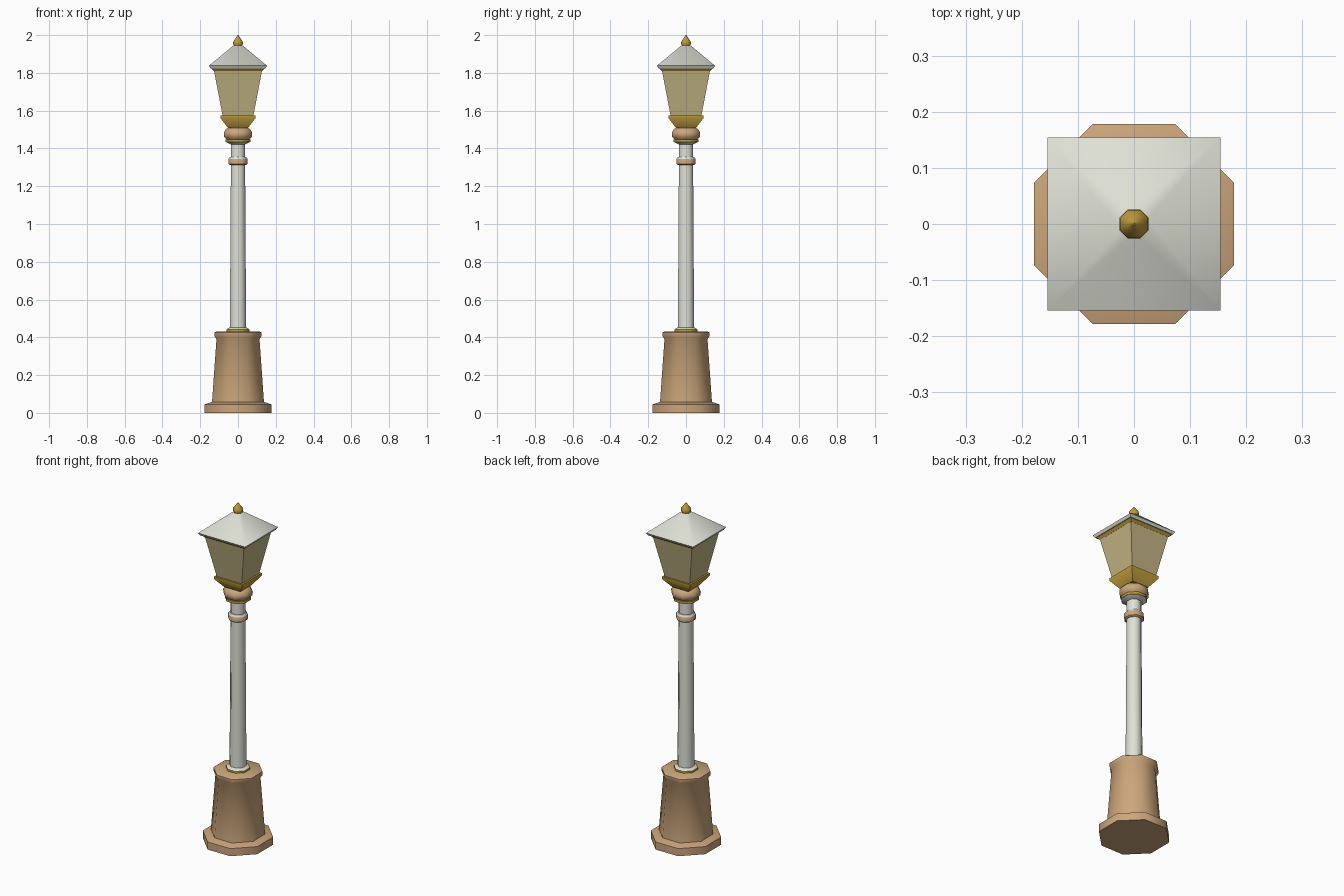
import bpy
import bmesh
import math

cube = bpy.data.objects.get("Cube")
if cube:
    bpy.data.objects.remove(cube, do_unlink=True)


def material(name, rgb):
    m = bpy.data.materials.new(name)
    m.use_nodes = True
    m.diffuse_color = (*rgb, 1)
    m.node_tree.nodes["Principled BSDF"].inputs["Base Color"].default_value = (*rgb, 1)
    return m


STONE = material("tan stone", (0.60, 0.38, 0.20))
WHITE = material("off white paint", (0.74, 0.75, 0.67))
BRASS = material("brass", (0.52, 0.33, 0.045))
GLASS = material("warm glass", (0.55, 0.46, 0.23))

OCT = math.tan(math.pi / 8)   # corner ratio of an eight sided ring
SQ = 1.0                      # corner ratio of a square ring


def loft(name, mat, rings, shape=OCT, top_mat=None):
    """Stack rings of (half width, height[, shape]) and close both ends."""
    bm = bmesh.new()
    loops = []
    for half, z, *own in rings:
        t = half * (own[0] if own else shape)
        loop = []
        for k in range(4):
            c, s = round(math.cos(k * math.pi / 2)), round(math.sin(k * math.pi / 2))
            for x, y in ((half, -t), (half, t)):
                loop.append(bm.verts.new((c * x - s * y, s * x + c * y, z)))
        loops.append(loop)
    for low, high in zip(loops, loops[1:]):
        for i in range(8):
            j = (i + 1) % 8
            bm.faces.new((low[i], low[j], high[j], high[i]))
    bm.faces.new(loops[0][::-1])
    bm.faces.new(loops[-1])
    bmesh.ops.remove_doubles(bm, verts=bm.verts, dist=1e-5)
    bmesh.ops.recalc_face_normals(bm, faces=bm.faces)
    me = bpy.data.meshes.new(name)
    me.materials.append(mat)
    if top_mat:
        me.materials.append(top_mat)
        for f in bm.faces:
            f.normal_update()
            f.material_index = int(f.normal.z > 0.5)
    bm.to_mesh(me)
    bm.free()
    ob = bpy.data.objects.new(name, me)
    bpy.context.collection.objects.link(ob)
    bpy.ops.object.select_all(action="DESELECT")
    ob.select_set(True)
    bpy.context.view_layer.objects.active = ob
    bpy.ops.object.shade_smooth_by_angle(angle=math.radians(46))


# Pedestal
loft("plinth", STONE, [(0.178, 0), (0.178, 0.045), (0.138, 0.058)])
loft("pedestal", STONE, [(0.138, 0.05), (0.114, 0.39), (0.124, 0.405),
                         (0.124, 0.425), (0.115, 0.431)])

# Pole with its rings
loft("pole_foot", BRASS, [(0.06, 0.43), (0.06, 0.442), (0.046, 0.453)], top_mat=WHITE)
loft("pole", WHITE, [(0.043, 0.44), (0.037, 1.43)])
loft("pole_collar", STONE, [(0.044, 1.313), (0.05, 1.318), (0.05, 1.345), (0.042, 1.356)],
     top_mat=WHITE)

# Neck under the lantern
loft("neck_flange", WHITE, [(0.037, 1.42), (0.062, 1.434)])
loft("neck_ring", BRASS, [(0.066, 1.434), (0.066, 1.448)])
loft("neck_bulb", STONE, [(0.06, 1.448), (0.074, 1.463), (0.075, 1.482),
                          (0.066, 1.5), (0.05, 1.511)])

# Lantern
loft("lantern_cup", BRASS, [(0.053, 1.508), (0.092, 1.56), (0.092, 1.574)], SQ)
loft("lantern_glass", GLASS, [(0.081, 1.57), (0.127, 1.812)], SQ)
loft("lantern_trim", BRASS, [(0.127, 1.809), (0.14, 1.823)], SQ)
loft("roof", WHITE, [(0.145, 1.823, SQ), (0.154, 1.838, SQ), (0.024, 1.945, OCT)])
loft("finial", BRASS, [(0.02, 1.94), (0.026, 1.956), (0.025, 1.966), (0.012, 1.985), (0.002, 2.0)])
